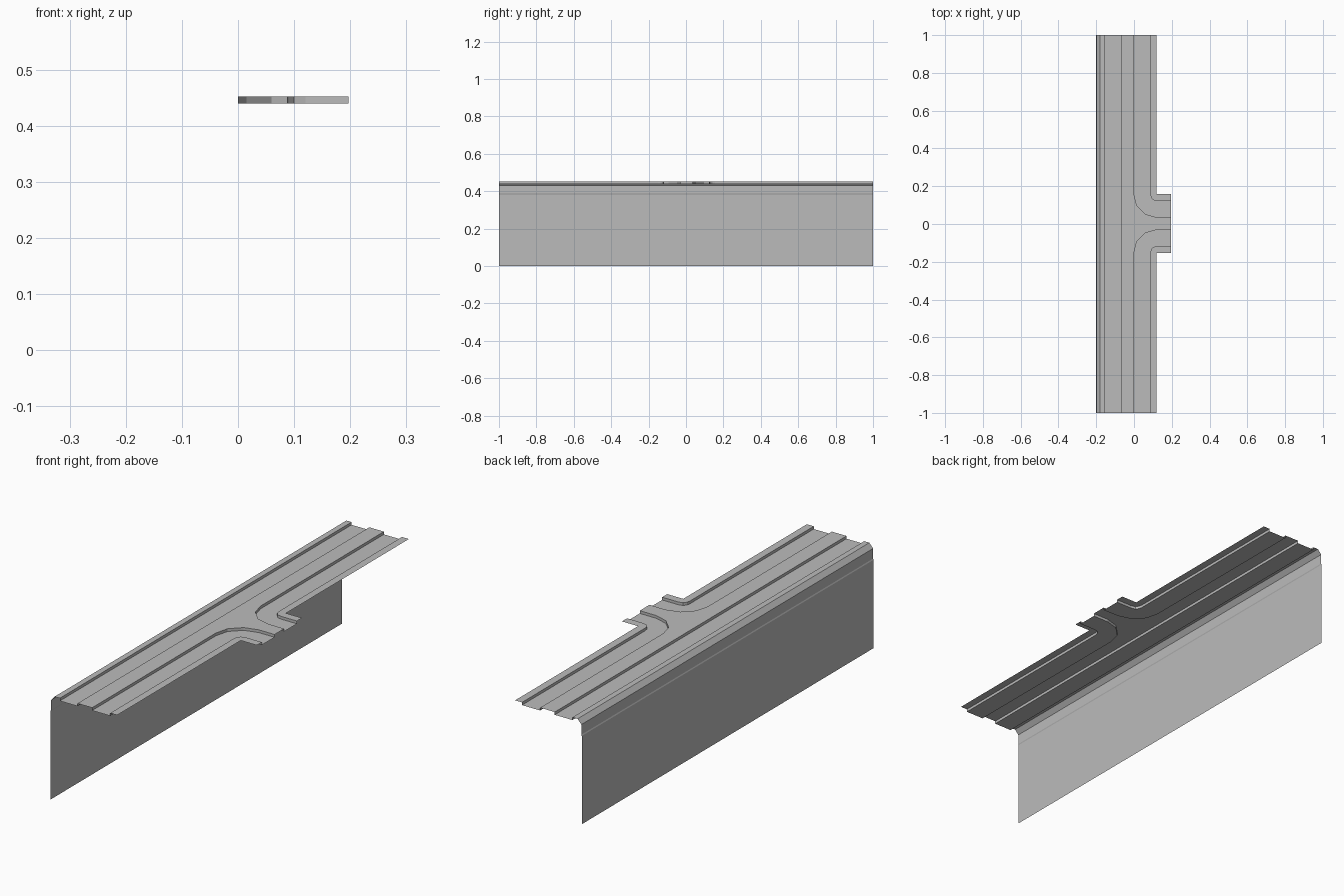
import bpy
import bmesh

cube = bpy.data.objects.get("Cube")
if cube:
    bpy.data.objects.remove(cube, do_unlink=True)

HIGH, LOW = 0.452, 0.44      # raised decks and sunken channels
MID = 0.0025                 # centre line of the side branch
TIP = 0.197                  # outer end of the branch

grey = bpy.data.materials.new("plain grey")
grey.use_nodes = True
grey.diffuse_color = (0.5, 0.5, 0.5, 1)
grey.node_tree.nodes["Principled BSDF"].inputs["Base Color"].default_value = (0.5, 0.5, 0.5, 1)


def sheet(name, faces):
    """Make one open sheet object from lists of corner points."""
    bm = bmesh.new()
    for corners in faces:
        bm.faces.new([bm.verts.new(p) for p in corners])
    bmesh.ops.remove_doubles(bm, verts=bm.verts[:], dist=0.0001)
    bm.normal_update()
    for f in bm.faces:
        if f.normal.z < -0.5:
            f.normal_flip()
    mesh = bpy.data.meshes.new(name)
    bm.to_mesh(mesh)
    bm.free()
    mesh.materials.append(grey)
    obj = bpy.data.objects.new(name, mesh)
    bpy.context.collection.objects.link(obj)
    return obj


def flat(outline, z):
    return [(x, y, z) for x, y in outline]


def extrude_profile(profile):
    """Sweep an x, z profile along the whole length."""
    return [[(x0, 1, z0), (x0, -1, z0), (x1, -1, z1), (x1, 1, z1)]
            for (x0, z0), (x1, z1) in zip(profile, profile[1:])]


def riser(path, flip):
    """Upright step between the two levels along a plan path."""
    quads = [[(*a, LOW), (*b, LOW), (*b, HIGH), (*a, HIGH)]
             for a, b in zip(path, path[1:])]
    return [q[::-1] for q in quads] if flip else quads


def branch_path(side, points):
    """Plan path from the end of the main run, round the bend, to the tip."""
    return [(points[0][0], side)] + [(x, MID + side * y) for x, y in points]


# Plan bends on one side of the branch
INNER = [(0, 0.153), (0.015, 0.095), (0.06, 0.05), (0.12, 0.033), (TIP, 0.033)]
OUTER = [(0.087, 0.153), (0.09, 0.138), (0.1, 0.125), (0.12, 0.12), (TIP, 0.12)]
EDGE = [(0.12, 0.155), (TIP, 0.155)]

# Tall side wall with its chamfered rim
sheet("side_wall", extrude_profile([(-0.2, 0), (-0.2, 0.383)]))
sheet("wall_rim", extrude_profile([(-0.2, 0.383), (-0.198, 0.388), (-0.198, 0.432),
                                   (-0.18, HIGH), (-0.155, HIGH)]))

# Straight channel beside the rim, with a step on each side
sheet("straight_channel", extrude_profile([(-0.155, HIGH), (-0.155, LOW),
                                           (-0.07, LOW), (-0.07, HIGH)]))

# Raised median that runs out into the branch
inner = {s: branch_path(s, INNER) for s in (-1, 1)}
sheet("median_deck", [flat([(-0.07, -1)] + inner[-1] + inner[1][::-1] + [(-0.07, 1)], HIGH)])

# Bent channels and outer ledges on both sides of the branch
for side, label in ((-1, "front"), (1, "back")):
    outer = branch_path(side, OUTER)
    edge = branch_path(side, EDGE)
    sheet(label + "_bent_channel",
          [flat(inner[side] + outer[::-1], LOW)]
          + riser(inner[side], side > 0) + riser(outer, side < 0))
    sheet(label + "_outer_ledge", [flat(outer + edge[::-1], HIGH)])
